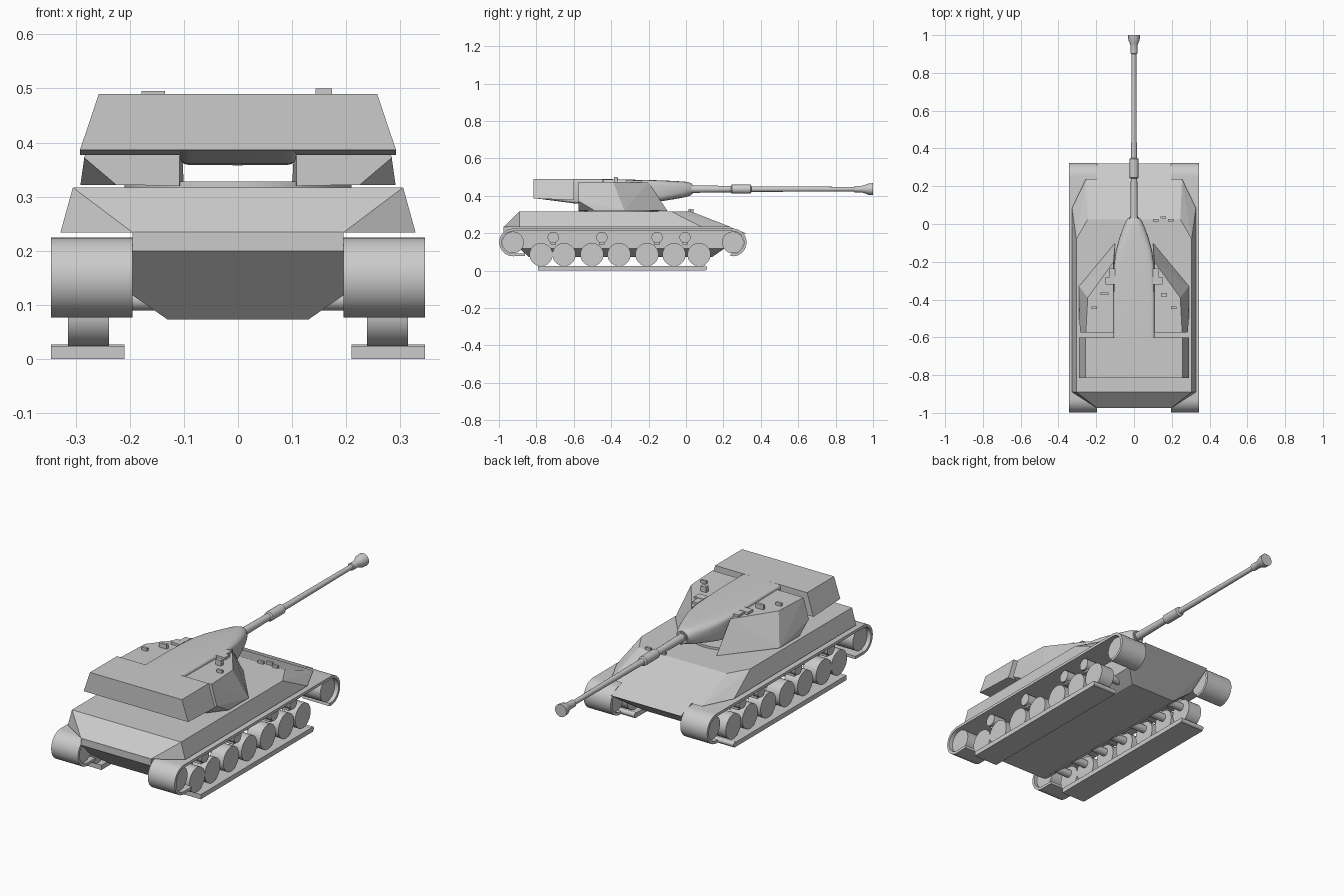
import bpy, bmesh, math
from mathutils import Vector

if "Cube" in bpy.data.objects:
    bpy.data.objects.remove(bpy.data.objects["Cube"])


def finish(name, bm, mirror=False, smooth=False):
    bmesh.ops.recalc_face_normals(bm, faces=bm.faces)
    me = bpy.data.meshes.new(name)
    bm.to_mesh(me)
    bm.free()
    ob = bpy.data.objects.new(name, me)
    bpy.context.collection.objects.link(ob)
    if mirror:
        ob.modifiers.new("mirror", 'MIRROR')
    if smooth:
        bpy.ops.object.select_all(action='DESELECT')
        ob.select_set(True)
        bpy.context.view_layer.objects.active = ob
        bpy.ops.object.shade_smooth_by_angle(angle=math.radians(35))
    return ob


def solid(name, half, both=True, mirror=False):
    """Faceted convex armour body; both=True adds the points at -x too."""
    bm = bmesh.new()
    for x, y, z in half:
        bm.verts.new((x, y, z))
        if both:
            bm.verts.new((-x, y, z))
    r = bmesh.ops.convex_hull(bm, input=bm.verts[:])
    bmesh.ops.delete(bm, geom=[v for v in r['geom_interior'] if isinstance(v, bmesh.types.BMVert)],
                     context='VERTS')
    bmesh.ops.dissolve_limit(bm, angle_limit=math.radians(2), verts=bm.verts[:], edges=bm.edges[:])
    return finish(name, bm, mirror)


def box(name, x0, x1, y0, y1, z0, z1, mirror=False):
    return solid(name, [(x, y, z) for x in (x0, x1) for y in (y0, y1) for z in (z0, z1)], False, mirror)


def loft(name, rings, mirror=False, smooth=True):
    """Skin a list of equal-length point rings and cap both ends."""
    bm = bmesh.new()
    vs = [[bm.verts.new(p) for p in r] for r in rings]
    n = len(vs[0])
    for a, b in zip(vs, vs[1:]):
        for i in range(n):
            bm.faces.new((a[i], a[(i + 1) % n], b[(i + 1) % n], b[i]))
    bm.faces.new(vs[0])
    bm.faces.new(vs[-1])
    return finish(name, bm, mirror, smooth)


def circle(n):
    return [(math.cos(2 * math.pi * i / n), math.sin(2 * math.pi * i / n)) for i in range(n)]


def wheel(name, x0, x1, y, z, r):
    return loft(name, [[(x, y + r * c, z + r * s) for c, s in circle(28)] for x in (x0, x1)], True)


# hull
solid("lower_hull", [(.195, -.975, .235), (.195, -.975, .2), (.195, -.89, .118), (.13, -.84, .073),
                     (.13, .14, .073), (.195, .2, .118), (.195, .32, .2), (.195, .23, .235)])
solid("upper_hull", [(.305, -.89, .317), (.328, -.89, .234), (.195, -.975, .234), (.328, .085, .234),
                     (.254, .238, .234), (.305, -.08, .317), (.245, .025, .317)])
for i, (x, y) in enumerate([(.115, .02), (.155, .035), (.195, .02)]):
    box(f"driver_periscope_{i}", x - .015, x + .015, y - .006, y + .006, .3, .33)

# track belt: open strip wrapped around both end wheels
def belt_path(t):
    pts = [(-.86, .078 + t)]
    for cy, cz, r, a0, a1 in ((-.925, .151, .074, 270, 90), (.25, .151, .074, 90, -100)):
        for i in range(17):
            a = math.radians(a0 + (a1 - a0) * i / 16)
            pts.append((cy + (r - t) * math.cos(a), cz + (r - t) * math.sin(a)))
    return pts


outer, inner = belt_path(0), belt_path(.014)
bm = bmesh.new()
rows = [[bm.verts.new((x, y, z)) for x, (y, z) in
         ((.195, o), (.345, o), (.345, i), (.195, i))] for o, i in zip(outer, inner)]
for a, b in zip(rows, rows[1:]):
    for k in range(4):
        bm.faces.new((a[k], a[(k + 1) % 4], b[(k + 1) % 4], b[k]))
bm.faces.new(rows[0])
bm.faces.new(rows[-1])
finish("track_belt", bm, True, True)
box("track_ground_run", .21, .345, -.79, .105, 0, .024, True)
wheel("track_pin", .21, .345, .1, .014, .013)

# running gear
for i, y in enumerate([-.775, -.652, -.503, -.358, -.209, -.064, .07]):
    wheel(f"road_wheel_{i}", .238, .314, y, .086, .062)
    wheel(f"road_axle_{i}", .15, .24, y, .11, .02)
for i, y in enumerate([-.71, -.45, -.155, -.005]):
    wheel(f"return_roller_{i}", .238, .314, y, .178, .03)
    box(f"roller_bracket_{i}", .19, .3, y - .015, y + .015, .14, .17, True)
wheel("rear_end_wheel", .21, .325, -.925, .151, .058)
wheel("front_end_wheel", .21, .325, .25, .151, .058)

# turret ring and cheeks
loft("turret_ring", [[(.21 * c, -.36 + .21 * s, z) for c, s in circle(48)] for z in (.31, .328)])
solid("turret_cheek", [(.1, -.1, .32), (.108, -.575, .32), (.225, -.575, .322), (.291, -.49, .322),
                       (.291, -.33, .322), (.284, -.575, .372), (.108, -.2, .47), (.245, -.39, .475),
                       (.255, -.575, .475), (.108, -.575, .475)], False, True)

# bustle
solid("turret_bustle", [(.292, -.815, .386), (.292, -.6, .377), (.257, -.815, .49), (.257, -.6, .49)])

# swinging centre body tapering into the gun nose
rings = []
for y, w, z0, z1, e in [(-.8, .108, .386, .49, 12), (-.6, .108, .36, .49, 12), (-.4, .108, .358, .489, 12),
                        (-.22, .106, .362, .485, 8), (-.14, .096, .37, .483, 5), (-.07, .076, .381, .48, 3.5),
                        (-.02, .058, .39, .477, 2.8), (.01, .045, .397, .474, 2.4), (.03, .032, .405, .467, 2)]:
    f = lambda v: math.copysign(abs(v) ** (2 / e), v)
    rings.append([(w * f(c), y, (z0 + z1) / 2 + (z1 - z0) / 2 * f(s)) for c, s in circle(32)])
loft("turret_body", rings)

# gun barrel with collar and flared muzzle
prof = [(-.05, .026), (.035, .026), (.035, .02), (.24, .017), (.245, .024), (.345, .024), (.35, .015),
        (.9, .012), (.902, .018), (.94, .018), (.955, .022), (.975, .03), (1.0, .032)]
loft("gun_barrel", [[(r * c, y, .436 + r * s) for c, s in circle(24)] for y, r in prof])

# roof fittings
box("armour_step_outer", .1, .15, -.32, -.28, .44, .484, True)
box("armour_step_inner", .1, .13, -.28, -.235, .44, .482, True)
box("left_sight", -.178, -.135, -.377, -.363, .465, .495)
box("right_sight", .143, .174, -.385, -.365, .465, .5)
box("roof_periscope", .195, .225, -.45, -.438, .465, .488, True)
